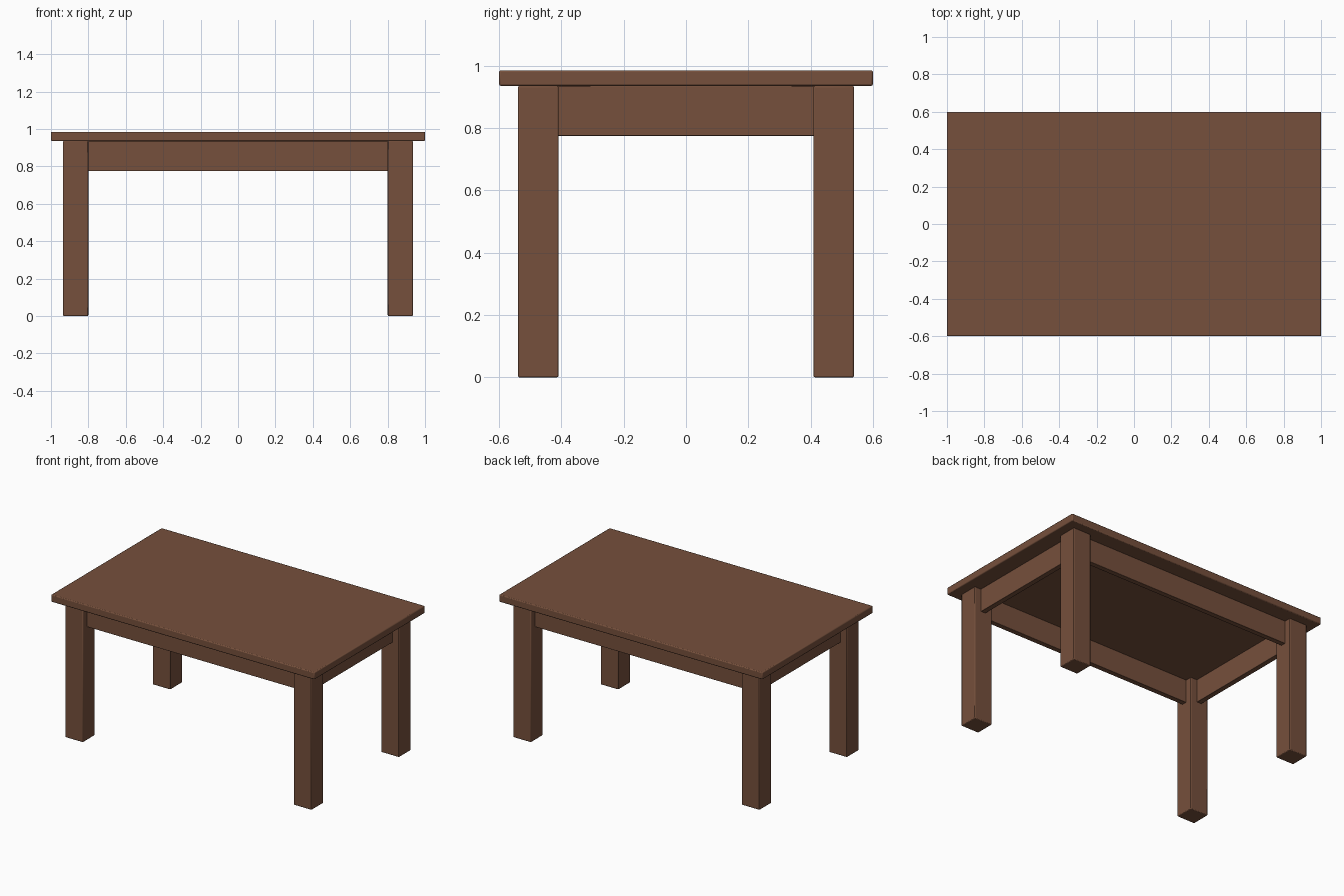
import bpy

cube = bpy.data.objects.get("Cube")
if cube:
    bpy.data.objects.remove(cube, do_unlink=True)

wood = bpy.data.materials.new("brown_wood")
wood.use_nodes = True
colour = (0.18, 0.08, 0.045, 1)
wood.diffuse_color = colour
wood.node_tree.nodes["Principled BSDF"].inputs["Base Color"].default_value = colour


def board(name, size, centre, bevel):
    """Box with softly eased edges."""
    bpy.ops.mesh.primitive_cube_add(size=1, location=centre)
    ob = bpy.context.object
    ob.name = name
    ob.scale = size
    bpy.ops.object.transform_apply(location=False, rotation=False, scale=True)
    ob.data.materials.append(wood)
    mod = ob.modifiers.new("eased_edges", 'BEVEL')
    mod.width = bevel
    mod.segments = 2
    bpy.ops.object.shade_smooth_by_angle()
    return ob


HEIGHT, UNDERSIDE, APRON_LOW = 0.985, 0.935, 0.775
LEG_X, LEG_Y = 0.868, 0.474       # leg centres
LEG_W, LEG_D = 0.135, 0.13        # leg section
APRON_T = 0.035

# Table top
board("table_top", (2, 1.2, HEIGHT - UNDERSIDE),
      (0, 0, (HEIGHT + UNDERSIDE) / 2), 0.006)

# Legs
for sx, side in ((1, "left"), (-1, "right")):
    for sy, end in ((-1, "front"), (1, "back")):
        board(f"{end}_{side}_leg", (LEG_W, LEG_D, UNDERSIDE),
              (sx * LEG_X, sy * LEG_Y, UNDERSIDE / 2), 0.005)

# Aprons, centred on the legs and let slightly into them
apron_h = UNDERSIDE - APRON_LOW
apron_z = (UNDERSIDE + APRON_LOW) / 2
for s, end, side in ((-1, "front", "right"), (1, "back", "left")):
    board(f"{end}_apron", (2 * LEG_X - LEG_W + 0.02, APRON_T, apron_h),
          (0, s * LEG_Y, apron_z), 0.002)
    board(f"{side}_apron", (APRON_T, 2 * LEG_Y - LEG_D + 0.02, apron_h),
          (s * LEG_X, 0, apron_z), 0.002)
